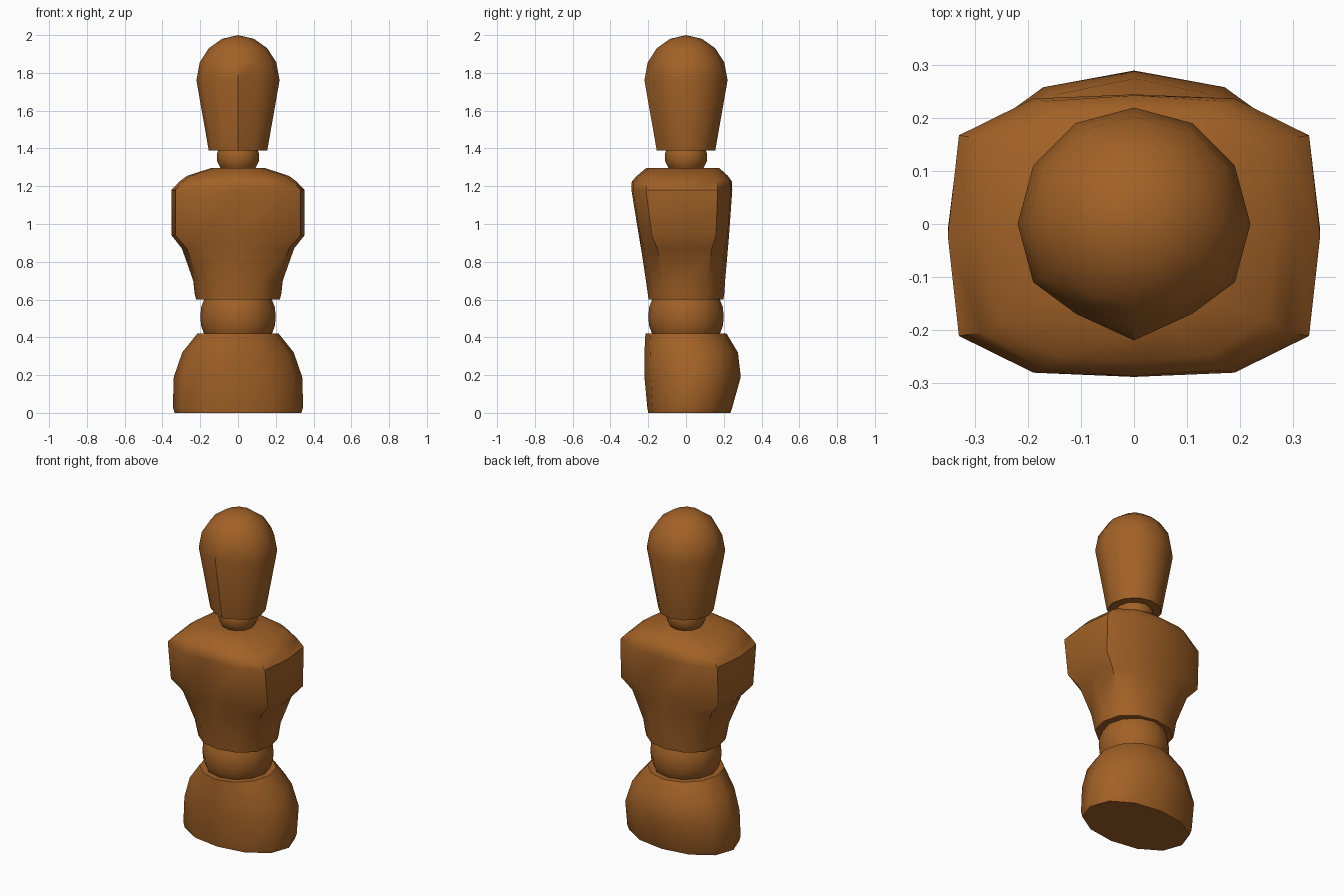
import bpy, bmesh, math

if "Cube" in bpy.data.objects:
    bpy.data.objects.remove(bpy.data.objects["Cube"])

wood = bpy.data.materials.new("brown wood")
wood.diffuse_color = (0.36, 0.12, 0.02, 1)
wood.use_nodes = True
wood.node_tree.nodes["Principled BSDF"].inputs["Base Color"].default_value = wood.diffuse_color

# quarter sections: round and squared-off, (x, y) at 0, 30, 60, 90 degrees
ROUND = [(1, 0), (.866, .5), (.5, .866), (0, 1)]
SQUARE = [(1, 0), (.94, .71), (.54, .97), (0, 1)]


def section(sq):
    q = [tuple(a + (b - a) * sq for a, b in zip(r, s)) for r, s in zip(ROUND, SQUARE)]
    half = q + [(-x, y) for x, y in q[2::-1]]
    return half + [(-x, -y) for x, y in half[1:-1]]


def loft(name, rings, adjust=None):
    """Rings are (z, half width, front y, back y, squareness)."""
    bm = bmesh.new()
    loops = []
    for z, hw, yf, yb, sq in rings:
        if hw == 0:
            loops.append([bm.verts.new((0, 0, z))])
            continue
        cy, hy = (yf + yb) / 2, (yb - yf) / 2
        loops.append([bm.verts.new((x * hw, cy + y * hy, z)) for x, y in section(sq)])
    for a, b in zip(loops, loops[1:]):
        n = len(a)
        for i in range(n):
            j = (i + 1) % n
            bm.faces.new((a[i], a[j], b[0]) if len(b) == 1 else (a[i], a[j], b[j], b[i]))
    for loop in (loops[0], loops[-1]):
        if len(loop) > 1:
            bm.faces.new(loop)
    if adjust:
        adjust(bm)
    bmesh.ops.recalc_face_normals(bm, faces=bm.faces)
    me = bpy.data.meshes.new(name)
    bm.to_mesh(me)
    bm.free()
    me.materials.append(wood)
    ob = bpy.data.objects.new(name, me)
    bpy.context.collection.objects.link(ob)
    bpy.ops.object.select_all(action='DESELECT')
    ob.select_set(True)
    bpy.context.view_layer.objects.active = ob
    bpy.ops.object.shade_smooth_by_angle(angle=math.radians(40))
    return ob


def turned(profile):
    return [(z, r, -r, r, 0) for z, r in profile]


# pelvis
loft("pelvis", [
    (0, .335, -.20, .235, .15),
    (.03, .345, -.205, .245, .15),
    (.19, .34, -.22, .29, .1),
    (.32, .295, -.22, .275, .1),
    (.42, .215, -.215, .215, 0),
])

# waist ball
loft("waist_ball", turned([(.38, .155), (.42, .18), (.46, .195), (.51, .2),
                           (.56, .195), (.61, .175)]))

# chest with flat shoulder ends
loft("chest", [
    (.60, .222, -.198, .198, .2),
    (.635, .23, -.203, .203, .2),
    (.70, .237, -.212, .207, .3),
    (.87, .297, -.238, .222, .6),
    (.94, .352, -.25, .228, 1),
    (1.18, .352, -.289, .245, 1),
    (1.225, .31, -.287, .243, .9),
    (1.255, .27, -.26, .222, .8),
    (1.297, .14, -.21, .175, .4),
])

# neck ball
loft("neck_ball", turned([(1.28, .08), (1.30, .095), (1.33, .11), (1.37, .112), (1.42, .095)]))


# head with a creased, flattened face
def flatten_face(bm):
    for v in bm.verts:
        if v.co.z < 1.9 and v.co.y < 0 and .4 < abs(v.co.x / v.co.y) < .8:
            v.co.y *= .89


loft("head", turned([(1.39, .155), (1.76, .22), (1.855, .203), (1.93, .155),
                     (1.98, .085), (2.0, 0)]), flatten_face)
